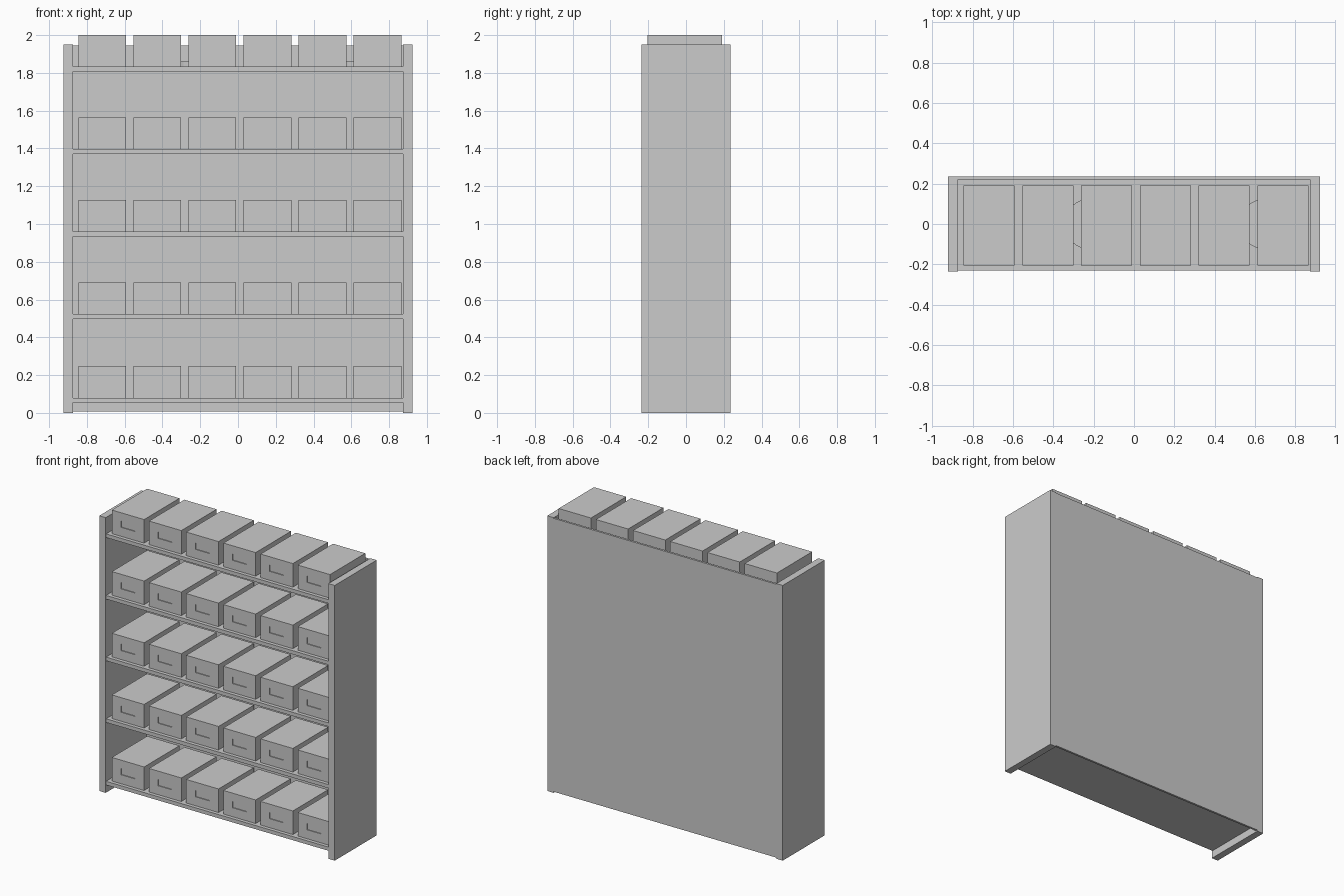
import bpy
import bmesh
from mathutils import Matrix, Vector

if "Cube" in bpy.data.objects:
    bpy.data.objects.remove(bpy.data.objects["Cube"], do_unlink=True)

GREY = (0.6, 0.6, 0.6, 1.0)
grey = bpy.data.materials.new("plain grey")
grey.use_nodes = True
grey.diffuse_color = GREY
grey.node_tree.nodes["Principled BSDF"].inputs["Base Color"].default_value = GREY


def finish(name, bm):
    mesh = bpy.data.meshes.new(name)
    bm.to_mesh(mesh)
    bm.free()
    mesh.materials.append(grey)
    obj = bpy.data.objects.new(name, mesh)
    bpy.context.collection.objects.link(obj)
    return obj


def block_mesh(low, high):
    low, high = Vector(low), Vector(high)
    bm = bmesh.new()
    bmesh.ops.create_cube(bm, size=1, matrix=Matrix.LocRotScale(
        (low + high) / 2, None, high - low))
    return bm


def block(name, low, high):
    return finish(name, block_mesh(low, high))


def storage_box(name, x, z):
    """Closed box with a shallow label recess in its front face."""
    bm = block_mesh((x - BOX_W / 2, -0.205, z), (x + BOX_W / 2, 0.19, z + BOX_H))
    bm.normal_update()
    front = min(bm.faces, key=lambda f: f.normal.y)
    bmesh.ops.inset_individual(bm, faces=[front], thickness=0.05)
    for v in front.verts:
        side = 1 if v.co.x > x else -1
        top = v.co.z > z + BOX_H / 2
        v.co.x = x + side * 0.055
        v.co.z = z + BOX_H * (0.65 if top else 0.38)
    inner = bmesh.ops.extrude_discrete_faces(bm, faces=[front])["faces"][0]
    bmesh.ops.translate(bm, verts=inner.verts, vec=(0, 0.006, 0))
    finish(name, bm)


HALF_W, HALF_D = 0.923, 0.235
BOX_W, BOX_H, PITCH = 0.253, 0.167, 0.2915
SHELF_TOPS = [0.08, 0.523, 0.96, 1.397, 1.833]

# Carcass
for side, name in ((1, "left_side_panel"), (-1, "right_side_panel")):
    xs = sorted((side * HALF_W, side * 0.873))
    block(name, (xs[0], -HALF_D, 0), (xs[1], HALF_D, 1.95))
block("back_panel", (-0.873, 0.22, 0.008), (0.873, HALF_D, 1.945))

# Shelves, each with a row of boxes
for row, top in enumerate(SHELF_TOPS, 1):
    block(f"shelf_{row}", (-0.873, -0.23, top - 0.026), (0.873, 0.22, top))
    for col in range(6):
        storage_box(f"box_{row}_{col + 1}", -0.719 + col * PITCH, top)

# Round plates lying on the top shelf between the boxes
for i, x in enumerate((-0.22, 0.65), 1):
    bm = bmesh.new()
    bmesh.ops.create_cone(bm, cap_ends=True, segments=32, radius1=0.125,
                          radius2=0.125, depth=0.028,
                          matrix=Matrix.Translation((x, 0, SHELF_TOPS[-1] + 0.014)))
    finish(f"round_plate_{i}", bm)
